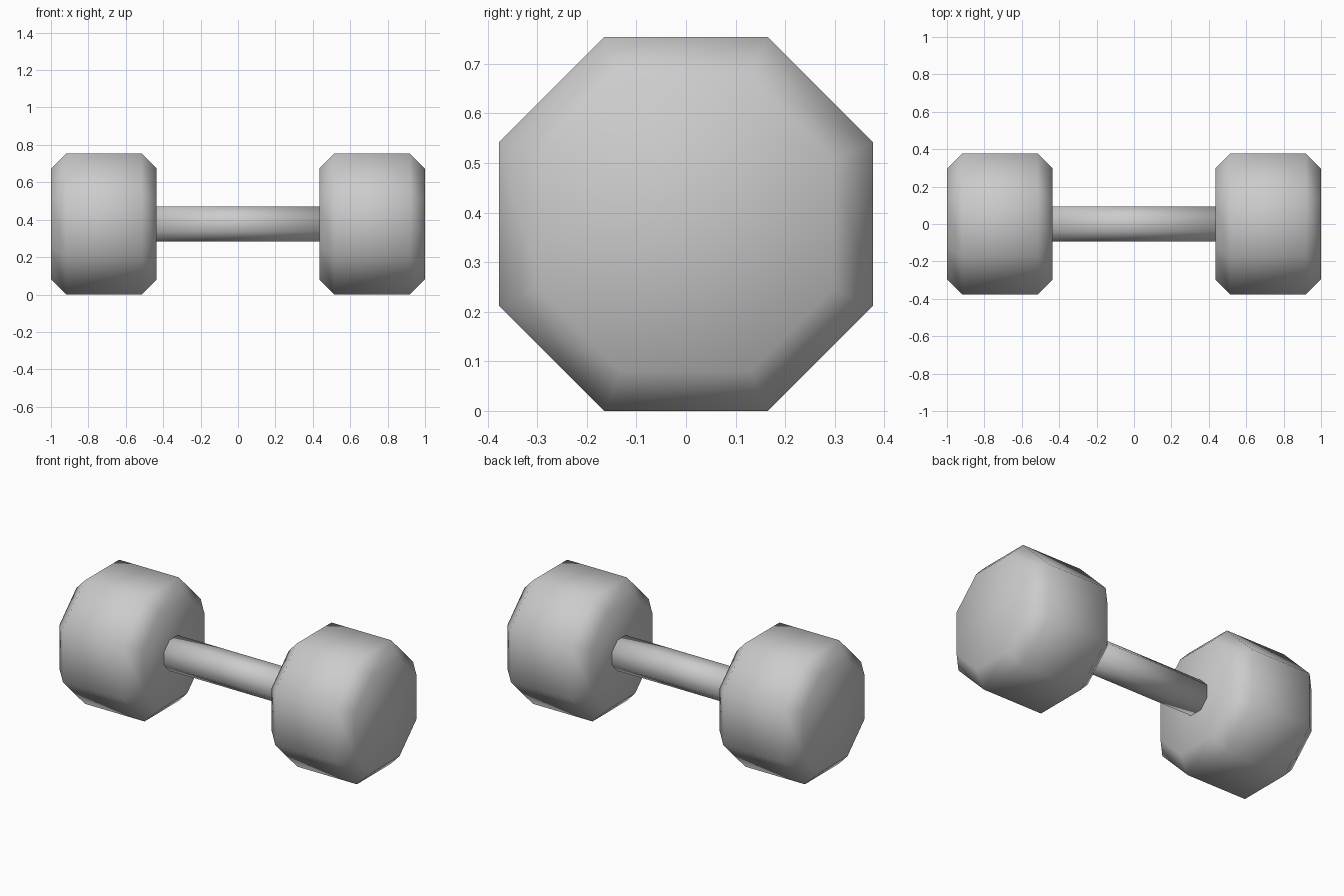
import bpy, bmesh

if "Cube" in bpy.data.objects:
    bpy.data.objects.remove(bpy.data.objects["Cube"])

CENTRE_Z = 0.377


def octagon_prism(name, x0, x1, r, s, chamfer=0.0):
    """Eight-sided prism along x: r = half width, s = half length of the flat sides."""
    profile = [(s, r), (r, s), (r, -s), (s, -r), (-s, -r), (-r, -s), (-r, s), (-s, r)]
    bm = bmesh.new()
    base = bm.faces.new([bm.verts.new((x0, y, z)) for y, z in profile])
    ext = bmesh.ops.extrude_face_region(bm, geom=[base], use_keep_orig=True)
    moved = [g for g in ext["geom"] if isinstance(g, bmesh.types.BMVert)]
    bmesh.ops.translate(bm, verts=moved, vec=(x1 - x0, 0, 0))
    bmesh.ops.recalc_face_normals(bm, faces=bm.faces[:])
    if chamfer:
        rims = [e for e in bm.edges if abs(e.verts[0].co.x - e.verts[1].co.x) < 1e-5]
        bmesh.ops.bevel(bm, geom=rims, offset=chamfer, offset_type='OFFSET',
                        segments=1, affect='EDGES')
    for f in bm.faces:
        f.smooth = True
    mesh = bpy.data.meshes.new(name)
    bm.to_mesh(mesh)
    bm.free()
    obj = bpy.data.objects.new(name, mesh)
    obj.location.z = CENTRE_Z
    bpy.context.collection.objects.link(obj)
    return obj


# Chamfered weights at both ends
octagon_prism("weight_right", 0.435, 1.0, 0.377, 0.165, 0.081)
octagon_prism("weight_left", -1.0, -0.435, 0.377, 0.165, 0.081)

# Handle bar, just entering each weight
octagon_prism("handle", -0.44, 0.44, 0.093, 0.041)
